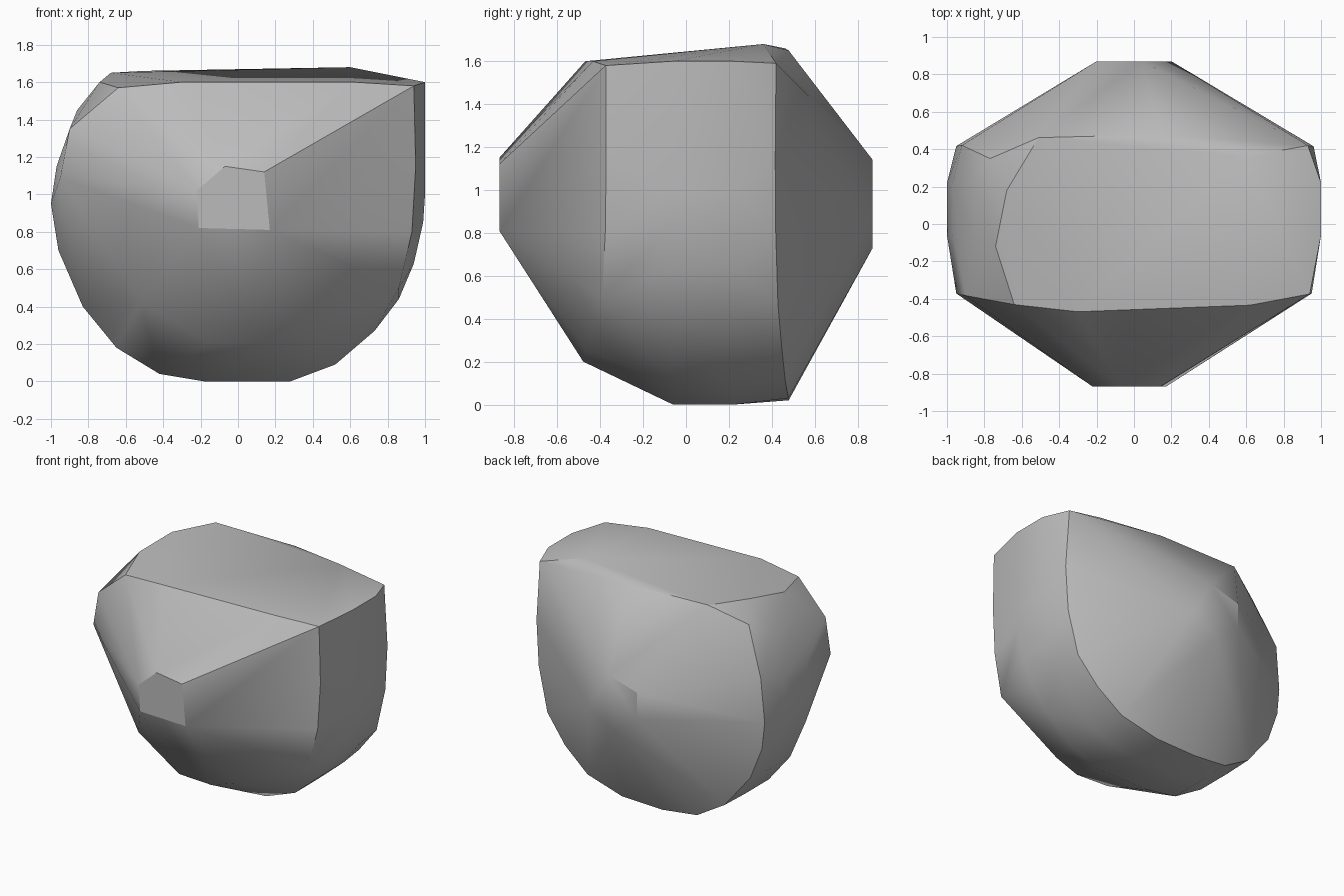
import bpy
import bmesh
import math

# Remove only the default object
default_cube = bpy.data.objects.get("Cube")
if default_cube:
    bpy.data.objects.remove(default_cube, do_unlink=True)


def make_material(name, grey):
    """Create one plain matte material."""
    material = bpy.data.materials.new(name)
    material.use_nodes = True
    colour = (grey, grey, grey, 1)
    material.diffuse_color = colour
    shader = material.node_tree.nodes["Principled BSDF"]
    shader.inputs["Base Color"].default_value = colour
    shader.inputs["Roughness"].default_value = 0.8
    return material


def flat_section(outline, depth):
    """Place an upright (x, z) outline at a constant depth."""
    return [(x, depth, z) for x, z in outline]


def curved_section(outline, depth, curve):
    """Place an outline whose outer ends bend towards the middle."""
    return [(x, depth - curve * x * x, z) for x, z in outline]


def build_rock(name, points, material):
    """Wrap the sections in a convex skin with softly shaded facets."""
    bm = bmesh.new()
    for point in points:
        bm.verts.new(point)
    hull = bmesh.ops.convex_hull(bm, input=bm.verts)
    unused = set(hull["geom_interior"]) | set(hull["geom_unused"])
    loose = [item for item in unused if isinstance(item, bmesh.types.BMVert)]
    bmesh.ops.delete(bm, geom=loose, context="VERTS")
    bmesh.ops.dissolve_limit(
        bm, angle_limit=math.radians(2), verts=bm.verts, edges=bm.edges)
    bmesh.ops.recalc_face_normals(bm, faces=bm.faces)

    mesh = bpy.data.meshes.new(name)
    bm.to_mesh(mesh)
    bm.free()
    mesh.materials.append(material)
    rock = bpy.data.objects.new(name, mesh)
    bpy.context.collection.objects.link(rock)

    bpy.ops.object.select_all(action="DESELECT")
    rock.select_set(True)
    bpy.context.view_layer.objects.active = rock
    bpy.ops.object.shade_smooth_by_angle(angle=math.radians(30))
    return rock


# Small blunt facets at the front and back
front_facet = [(-.21, .82), (.17, .81), (.14, 1.12), (-.07, 1.15), (-.22, 1.02)]
back_facet = [(.04, 1.14), (-.2, 1.07), (-.2, .87), (-.01, .73), (.2, .86)]

# Shoulder where the front slopes meet the sides
front_shoulder = [
    (-.64, 1.57), (-.3, 1.6), (.62, 1.6), (.94, 1.58), (.95, 1.15), (.93, .8),
    (.86, .5), (.3, .26), (.11, .2), (-.16, .21), (-.52, .42), (-.95, 1.09),
    (-.9, 1.35)]

# Shoulder where the back slopes meet the sides
back_shoulder = [
    (-.51, 1.66), (.15, 1.65), (.93, 1.59), (.96, 1.14), (.94, .8), (.86, .47),
    (.7, .27), (.5, .11), (.2, .03), (-.14, .02), (-.42, .05), (-.64, .18),
    (-.84, .43), (-.93, .67), (-.95, .87), (-.92, 1.2)]

# Widest belt around the middle, open along the top
belt = [
    (-.86, 1.45), (-.97, 1.15), (-1, .95), (-.96, .7), (-.83, .4), (-.65, .18),
    (-.42, .04), (-.18, 0), (.28, 0), (.52, .09), (.73, .27), (.86, .44),
    (.94, .63), (.99, .85), (1, 1.0), (1, 1.6)]

# Corners of the gently tilted top
top_corners = [
    (-.74, -.12, 1.6), (-.68, .18, 1.65), (.6, .36, 1.68), (-.77, .35, 1.54)]

points = flat_section(front_facet, -.87) + flat_section(back_facet, .87)
points += curved_section(front_shoulder, -.48, -.12)
points += curved_section(back_shoulder, .48, .07)
for depth in (-.06, .22):
    points += flat_section(belt, depth)
points += top_corners

stone = make_material("stone grey", .5)
build_rock("rock", points, stone)
